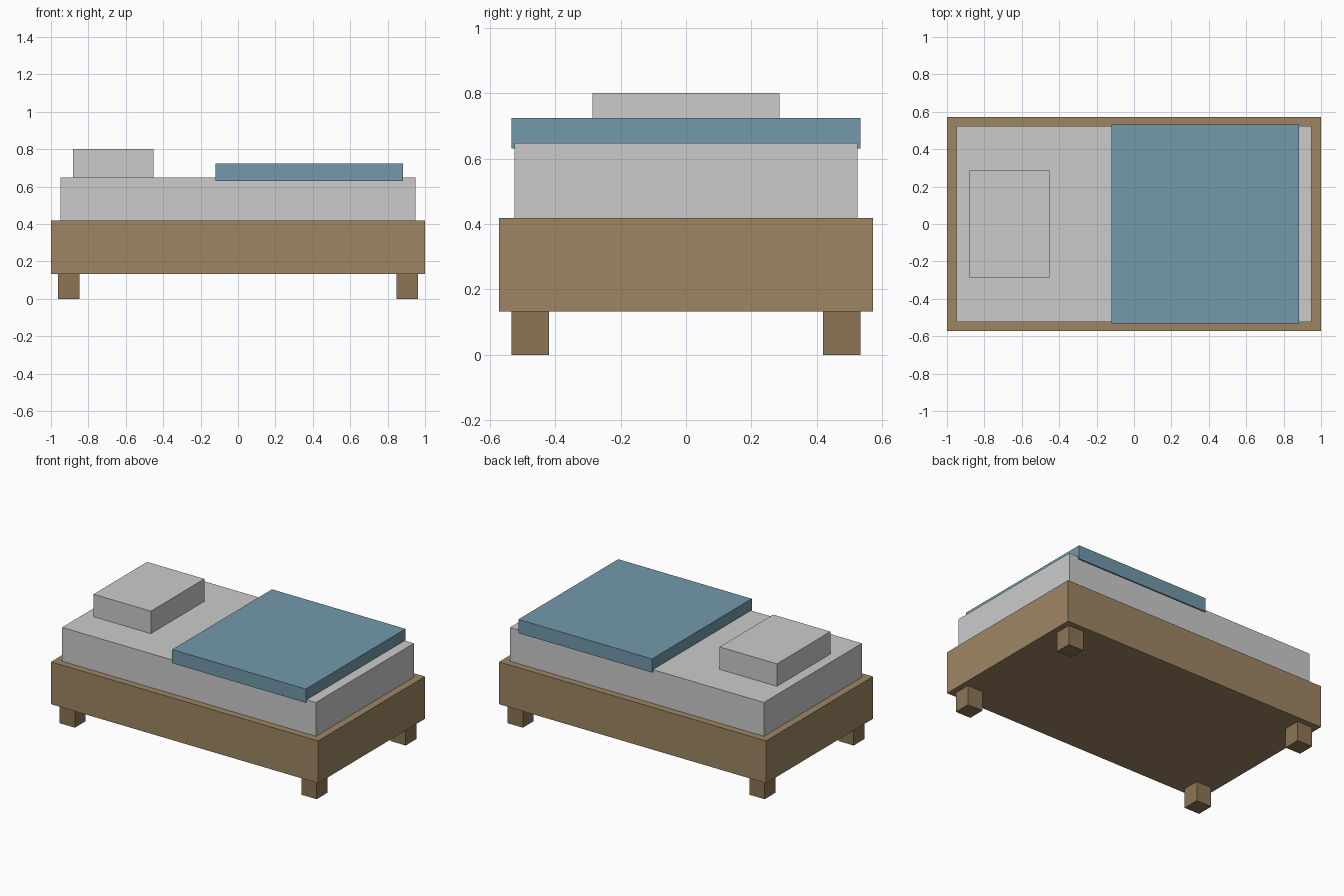
import bpy

if "Cube" in bpy.data.objects:
    bpy.data.objects.remove(bpy.data.objects["Cube"])


def material(name, rgb):
    mat = bpy.data.materials.new(name)
    mat.diffuse_color = (*rgb, 1)
    mat.use_nodes = True
    mat.node_tree.nodes["Principled BSDF"].inputs["Base Color"].default_value = mat.diffuse_color
    return mat


def box(name, x, y, z, mat=None):
    """Box from (min, max) ranges on each axis."""
    lo, hi = zip(x, y, z)
    bpy.ops.mesh.primitive_cube_add(size=1, location=[(a + b) / 2 for a, b in zip(lo, hi)])
    ob = bpy.context.object
    ob.name = name
    ob.scale = [b - a for a, b in zip(lo, hi)]
    bpy.ops.object.transform_apply(location=False, rotation=False, scale=True)
    if mat:
        ob.data.materials.append(mat)
    return ob


wood = material("wood", (0.34, 0.24, 0.127))
dark_wood = material("dark_wood", (0.258, 0.178, 0.093))
blue = material("blue_fabric", (0.17, 0.32, 0.40))

# Bed base
box("bed_frame", (-1, 1), (-0.571, 0.571), (0.133, 0.419), wood)

# Four square legs, inset from the corners
leg = 0.114
for end, cx in (("head", -0.905), ("foot", 0.905)):
    for side, cy in (("front", -0.476), ("back", 0.476)):
        box(f"{end}_{side}_leg", (cx - leg / 2, cx + leg / 2),
            (cy - leg / 2, cy + leg / 2), (0, 0.133), dark_wood)

# Bedding
box("mattress", (-0.95, 0.95), (-0.524, 0.524), (0.419, 0.648))
box("pillow", (-0.881, -0.452), (-0.286, 0.286), (0.648, 0.80))
box("blanket", (-0.119, 0.881), (-0.533, 0.533), (0.631, 0.724), blue)
